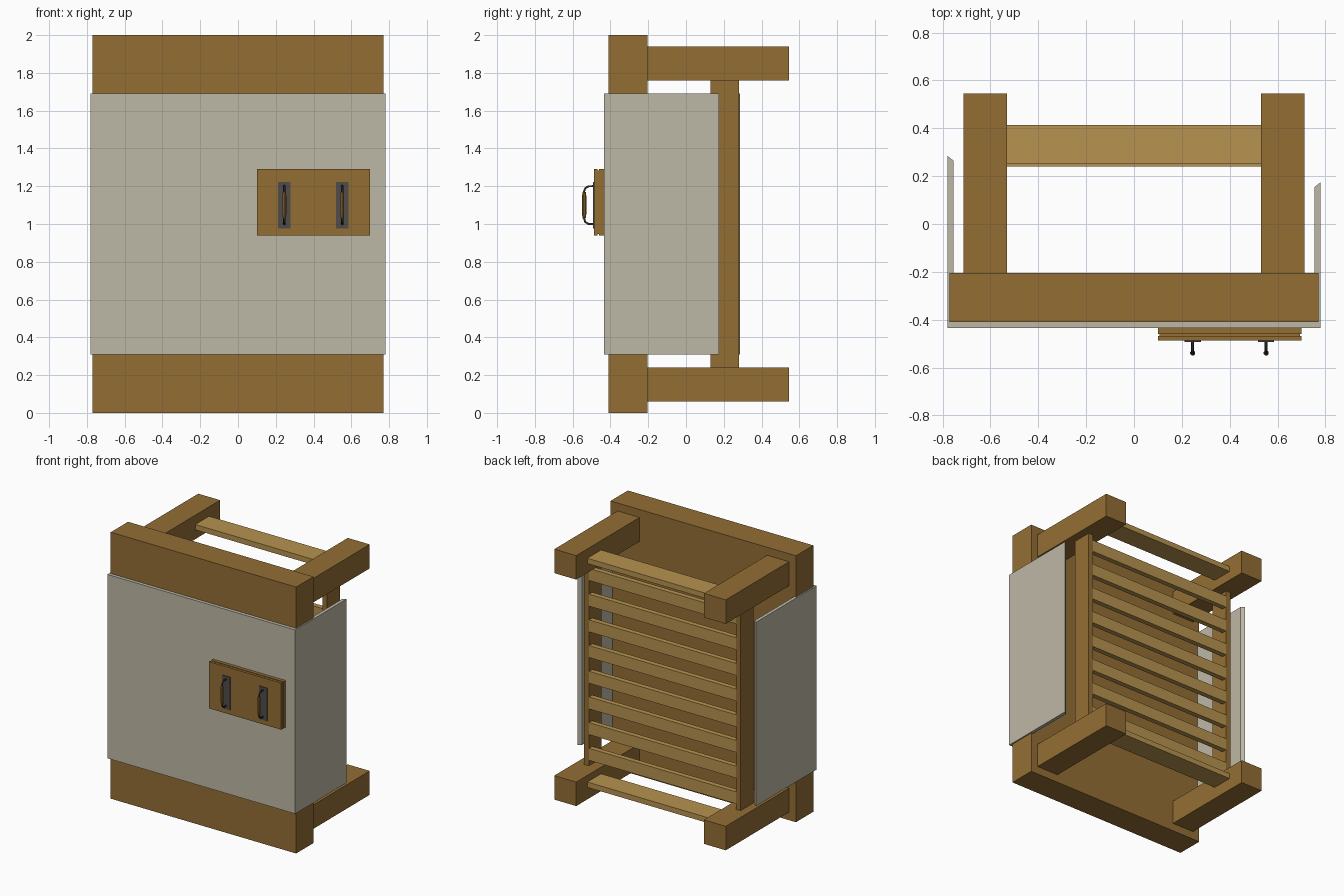
import bpy, bmesh
from mathutils import Vector

cube = bpy.data.objects.get("Cube")
if cube:
    bpy.data.objects.remove(cube, do_unlink=True)


def material(name, rgb):
    m = bpy.data.materials.new(name)
    m.use_nodes = True
    m.diffuse_color = (*rgb, 1)
    m.node_tree.nodes["Principled BSDF"].inputs["Base Color"].default_value = (*rgb, 1)
    return m


brown = material("brown wood", (0.292, 0.156, 0.034))
light = material("light wood", (0.47, 0.29, 0.08))
cream = material("cream sheet", (0.515, 0.479, 0.381))
grey = material("dark grey metal", (0.08, 0.072, 0.07))
black = material("black metal", (0.027, 0.024, 0.022))


def finish(bm, name, mat):
    bmesh.ops.recalc_face_normals(bm, faces=bm.faces)
    me = bpy.data.meshes.new(name)
    bm.to_mesh(me)
    bm.free()
    me.materials.append(mat)
    ob = bpy.data.objects.new(name, me)
    bpy.context.collection.objects.link(ob)
    return ob


def box(name, x, y, z, mat):
    """Box from (low, high) ranges on each axis."""
    bm = bmesh.new()
    bmesh.ops.create_cube(bm, size=1)
    for v in bm.verts:
        v.co = Vector([(a + b) / 2 + c * (b - a) for (a, b), c in zip((x, y, z), v.co)])
    return finish(bm, name, mat)


def prism(name, outline, z0, z1, mat):
    """Plan outline extruded upward."""
    bm = bmesh.new()
    face = bm.faces.new([bm.verts.new((x, y, z0)) for x, y in outline])
    top = bmesh.ops.extrude_face_region(bm, geom=[face])["geom"]
    bmesh.ops.translate(bm, vec=(0, 0, z1 - z0),
                        verts=[g for g in top if isinstance(g, bmesh.types.BMVert)])
    return finish(bm, name, mat)


# Solid front slab and the sheet wrapped round it
box("front_slab", (-0.77, 0.77), (-0.41, -0.205), (0, 2), brown)
prism("wrapped_sheet",
      [(-0.78, 0.285), (-0.78, -0.435), (0.78, -0.435), (0.78, 0.175),
       (0.755, 0.155), (0.755, -0.41), (-0.755, -0.41), (-0.755, 0.265)],
      0.31, 1.69, cream)

# Arms and posts on both sides
for side, s in (("left", 1), ("right", -1)):
    arm_x = sorted((s * 0.53, s * 0.712))
    post_x = sorted((s * 0.61, s * 0.65))
    box(side + "_lower_arm", arm_x, (-0.205, 0.545), (0.06, 0.24), brown)
    box(side + "_upper_arm", arm_x, (-0.205, 0.545), (1.76, 1.94), brown)
    box(side + "_post", post_x, (0.13, 0.28), (0.24, 1.76), brown)

# Flat boards between the arms
for name, z in (("lower_board", 0.17), ("upper_board", 1.85)):
    box(name, (-0.53, 0.53), (0.25, 0.413), (z - 0.02, z + 0.02), light)

# Upright slats between the posts
for i in range(8):
    z = 0.325 + i * 1.35 / 7
    box(f"slat_{i + 1}", (-0.61, 0.61), (0.24, 0.278), (z - 0.045, z + 0.045), light)

# Layered handle panel
box("panel_back_board", (0.10, 0.70), (-0.46, -0.435), (0.94, 1.29), brown)
box("panel_core", (0.107, 0.693), (-0.468, -0.46), (0.947, 1.283), brown)
box("panel_front_board", (0.10, 0.70), (-0.487, -0.468), (0.94, 1.29), brown)


def handle(name, x):
    """Backing plate, bent rod and barrel grip."""
    box(name + "_plate", (x - 0.034, x + 0.034), (-0.493, -0.487), (0.975, 1.222), grey)
    curve = bpy.data.curves.new(name + "_rod", "CURVE")
    curve.dimensions = "3D"
    curve.bevel_depth = 0.006
    curve.bevel_resolution = 1
    curve.use_fill_caps = True
    path = [(0.49, 0.1), (0.515, 0.1), (0.533, 0.09), (0.54, 0.07)]
    path += [(y, -z) for y, z in reversed(path)]
    spline = curve.splines.new("POLY")
    spline.points.add(len(path) - 1)
    for p, (y, z) in zip(spline.points, path):
        p.co = (x, -y, 1.1 + z, 1)
    curve.materials.append(black)
    bpy.context.collection.objects.link(bpy.data.objects.new(name + "_rod", curve))

    bm = bmesh.new()
    rings = []
    for z, r in ((-0.07, 0.008), (-0.05, 0.011), (0.05, 0.011), (0.07, 0.008)):
        ring = bmesh.ops.create_circle(bm, segments=10, radius=r)["verts"]
        bmesh.ops.translate(bm, verts=ring, vec=(x, -0.539, 1.1 + z))
        rings.append(ring)
    for a, b in zip(rings, rings[1:]):
        for i in range(10):
            j = (i + 1) % 10
            bm.faces.new((a[i], a[j], b[j], b[i]))
    bm.faces.new(rings[0])
    bm.faces.new(rings[-1])
    finish(bm, name + "_grip", brown)


handle("inner_handle", 0.245)
handle("outer_handle", 0.552)
